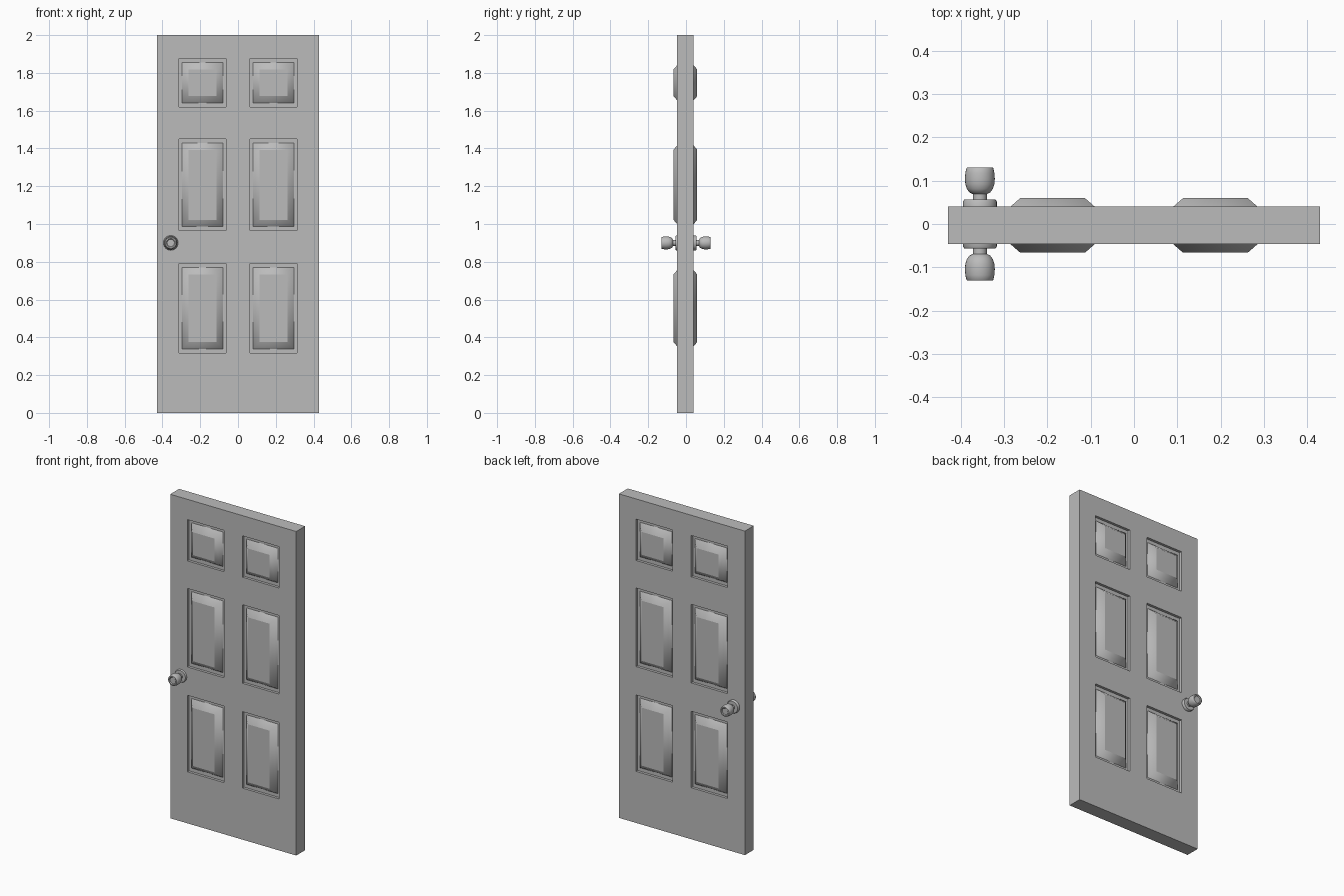
import bpy, bmesh, math
from mathutils import Matrix

cube = bpy.data.objects.get("Cube")
if cube:
    bpy.data.objects.remove(cube, do_unlink=True)

grey = bpy.data.materials.new("plain grey")
grey.use_nodes = True
grey.diffuse_color = (0.5, 0.5, 0.5, 1)
grey.node_tree.nodes["Principled BSDF"].inputs["Base Color"].default_value = (0.5, 0.5, 0.5, 1)


def make_object(name, bm):
    mesh = bpy.data.meshes.new(name)
    bm.to_mesh(mesh)
    bm.free()
    mesh.materials.append(grey)
    obj = bpy.data.objects.new(name, mesh)
    bpy.context.collection.objects.link(obj)
    return obj


# Door slab: a grid of cells on each face, some of them sunk and raised panels
X_CUTS = [-0.43, -0.313, -0.063, 0.063, 0.313, 0.43]
Z_CUTS = [0, 0.318, 0.79, 0.965, 1.45, 1.62, 1.875, 2]
FRONT, BACK = -0.0465, 0.040
# each ring: inset in x, inset in z, height above the slab face
RINGS = [(0, 0, 0), (0, 0, -0.016), (0.017, 0.021, -0.016),
         (0.0275, 0.034, 0), (0.05, 0.057, 0.0195)]


def add_panel(bm, x0, x1, z0, z1, y, out):
    loops = []
    for dx, dz, h in RINGS:
        corners = [(x0 + dx, z0 + dz), (x1 - dx, z0 + dz),
                   (x1 - dx, z1 - dz), (x0 + dx, z1 - dz)]
        loops.append([bm.verts.new((x, y + out * h, z)) for x, z in corners])
    for step, (a, b) in enumerate(zip(loops, loops[1:])):
        for i in range(4):
            j = (i + 1) % 4
            face = bm.faces.new((a[i], a[j], b[j], b[i]))
            face.smooth = step >= 2
    bm.faces.new(loops[-1])
    # crisp outlines around the raised field
    for loop in (loops[2], loops[4]):
        for i in range(4):
            bm.edges.get((loop[i], loop[(i + 1) % 4])).smooth = False


bm = bmesh.new()
for y, out in ((FRONT, -1), (BACK, 1)):
    for col, (x0, x1) in enumerate(zip(X_CUTS, X_CUTS[1:])):
        for row, (z0, z1) in enumerate(zip(Z_CUTS, Z_CUTS[1:])):
            if col % 2 and row % 2:
                add_panel(bm, x0, x1, z0, z1, y, out)
            else:
                bm.faces.new([bm.verts.new((x, y, z)) for x, z in
                              ((x0, z0), (x1, z0), (x1, z1), (x0, z1))])
bmesh.ops.remove_doubles(bm, verts=bm.verts, dist=0.0005)
bmesh.ops.bridge_loops(bm, edges=[e for e in bm.edges if e.is_boundary])
bmesh.ops.recalc_face_normals(bm, faces=bm.faces)
make_object("door_slab", bm)


# Door knobs: a turned profile of (radius, distance from the door's mid plane)
def lathe(name, profile, out):
    bm = bmesh.new()
    verts = [bm.verts.new((r, out * d, 0)) for r, d in profile]
    edges = [bm.edges.new(pair) for pair in zip(verts, verts[1:])]
    bmesh.ops.spin(bm, geom=verts + edges, cent=(0, 0, 0), axis=(0, 1, 0),
                   angle=math.tau, steps=32)
    bmesh.ops.remove_doubles(bm, verts=bm.verts, dist=0.0002)
    bmesh.ops.recalc_face_normals(bm, faces=bm.faces)
    bm.transform(Matrix.Translation((-0.356, 0, 0.9)))
    obj = make_object(name, bm)
    bpy.ops.object.select_all(action="DESELECT")
    obj.select_set(True)
    bpy.context.view_layer.objects.active = obj
    bpy.ops.object.shade_smooth_by_angle(angle=math.radians(40))


ROSETTE = [(0, 0.036), (0.039, 0.036), (0.039, 0.052), (0.036, 0.0565), (0, 0.0565)]
KNOB = [(0, 0.05), (0.016, 0.05), (0.016, 0.069), (0.024, 0.073), (0.03, 0.081),
        (0.0335, 0.092), (0.0345, 0.104), (0.0335, 0.118), (0.031, 0.129),
        (0.029, 0.131), (0.023, 0.131), (0.019, 0.127), (0, 0.127)]
for side, out in (("front", -1), ("back", 1)):
    lathe(side + "_rosette", ROSETTE, out)
    lathe(side + "_knob", KNOB, out)
